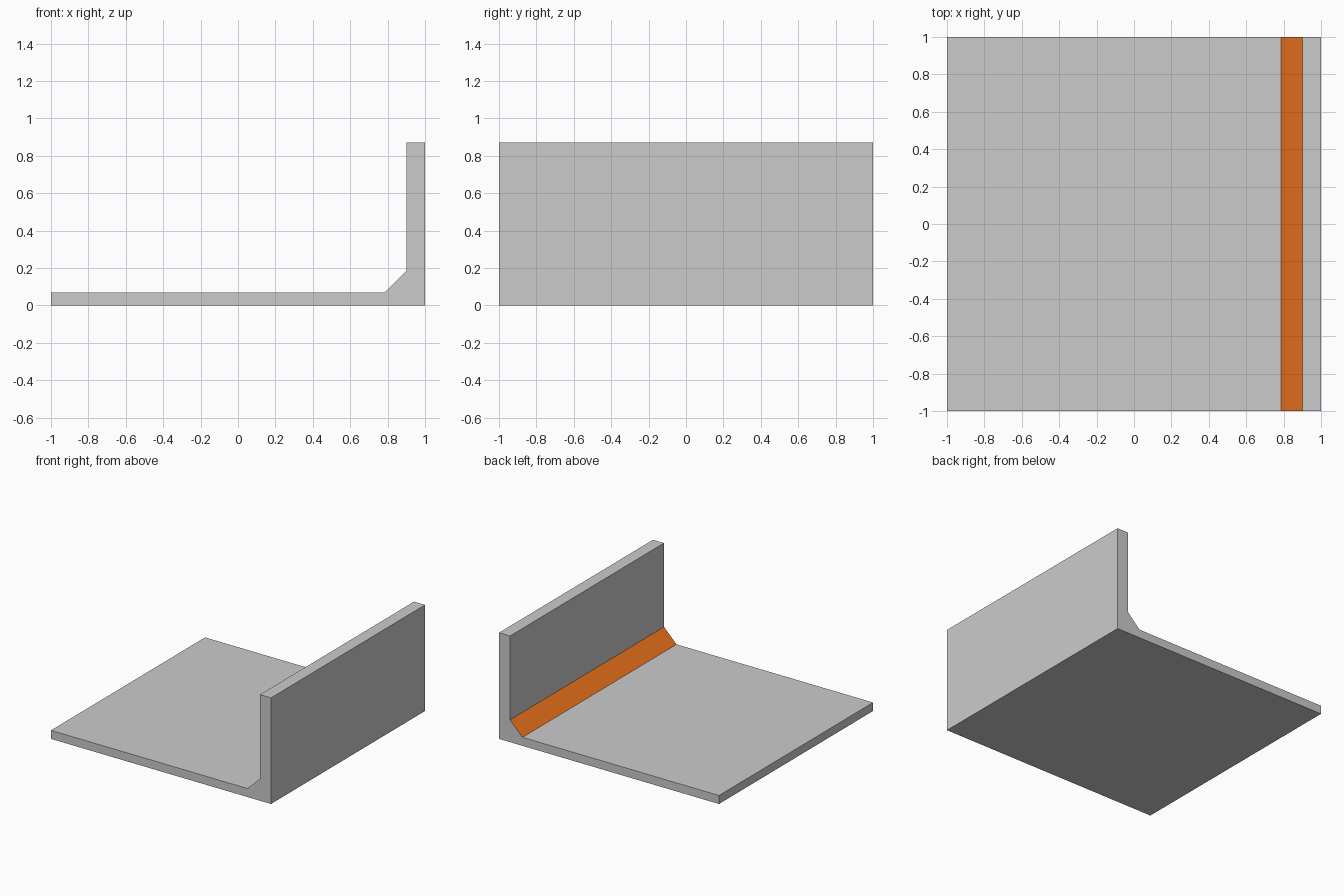
import bpy
import bmesh

if "Cube" in bpy.data.objects:
    bpy.data.objects.remove(bpy.data.objects["Cube"])

# L-shaped cross-section in x-z with a sloped inner corner
PROFILE = [(-1, 0), (1, 0), (1, 0.872), (0.9, 0.872),
           (0.9, 0.183), (0.786, 0.07), (-1, 0.07)]


def colour(name, rgb):
    mat = bpy.data.materials.new(name)
    mat.diffuse_color = (*rgb, 1)
    mat.use_nodes = True
    mat.node_tree.nodes["Principled BSDF"].inputs["Base Color"].default_value = mat.diffuse_color
    return mat


# Extrude the profile along y
bm = bmesh.new()
end = bm.faces.new([bm.verts.new((x, -1, z)) for x, z in PROFILE])
extruded = bmesh.ops.extrude_face_region(bm, geom=[end], use_keep_orig=True)
verts = [v for v in extruded["geom"] if isinstance(v, bmesh.types.BMVert)]
bmesh.ops.translate(bm, vec=(0, 2, 0), verts=verts)
bmesh.ops.recalc_face_normals(bm, faces=bm.faces[:])

# Orange sloped strip in the inner corner
for face in bm.faces:
    if face.normal.x < -0.1 and face.normal.z > 0.1:
        face.material_index = 1

mesh = bpy.data.meshes.new("floor_with_wall")
bm.to_mesh(mesh)
bm.free()
mesh.materials.append(colour("plain_grey", (0.8, 0.8, 0.8)))
mesh.materials.append(colour("orange_strip", (0.9, 0.18, 0.013)))
bpy.context.collection.objects.link(bpy.data.objects.new("floor_with_wall", mesh))
